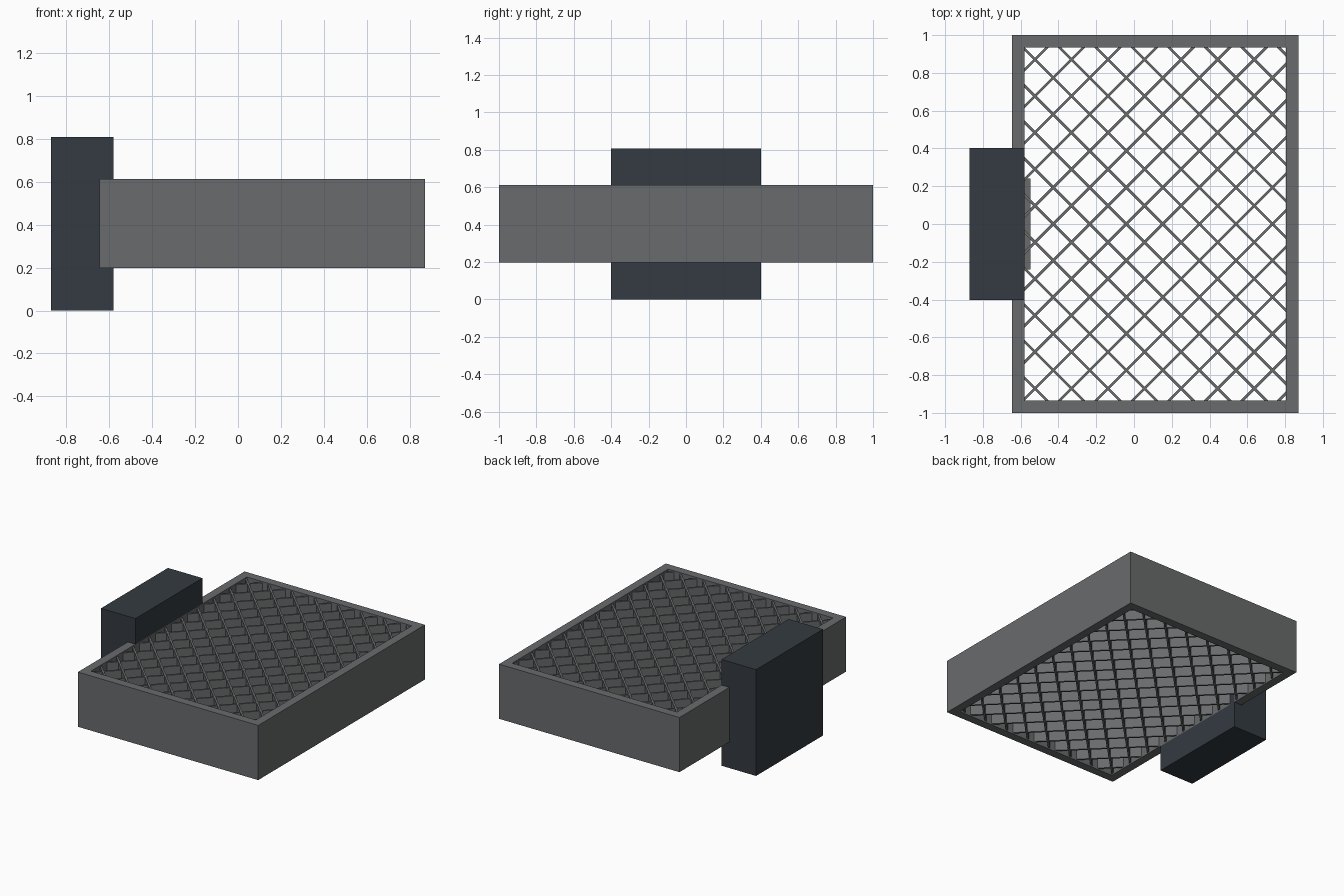
import bpy, bmesh, math
from mathutils import Vector, Matrix

if "Cube" in bpy.data.objects:
    bpy.data.objects.remove(bpy.data.objects["Cube"])


def material(name, rgb):
    m = bpy.data.materials.new(name)
    m.diffuse_color = (*rgb, 1)
    m.use_nodes = True
    m.node_tree.nodes["Principled BSDF"].inputs["Base Color"].default_value = m.diffuse_color
    return m


GREY = material("mid grey", (0.138, 0.146, 0.150))
NAVY = material("dark slate", (0.034, 0.043, 0.053))


def finish(name, bm, mat):
    bmesh.ops.recalc_face_normals(bm, faces=bm.faces)
    me = bpy.data.meshes.new(name)
    bm.to_mesh(me)
    bm.free()
    me.materials.append(mat)
    ob = bpy.data.objects.new(name, me)
    bpy.context.collection.objects.link(ob)
    return ob


def add_box(bm, centre, size, angle=0):
    mat = (Matrix.Translation(centre) @ Matrix.Rotation(angle, 4, 'Z')
           @ Matrix.Diagonal((*size, 1)))
    bmesh.ops.create_cube(bm, size=1, matrix=mat)


def box(name, lo, hi, mat):
    bm = bmesh.new()
    lo, hi = Vector(lo), Vector(hi)
    add_box(bm, (lo + hi) / 2, hi - lo)
    return finish(name, bm, mat)


# Outer frame: rectangular ring with open top and bottom
X0, X1, Y1, Z0, Z1, WALL = -0.645, 0.87, 1.0, 0.197, 0.612, 0.065
bm = bmesh.new()


def ring(inset, z):
    xa, xb, y = X0 + inset, X1 - inset, Y1 - inset
    return [bm.verts.new((px, py, z)) for px, py in
            ((xa, -y), (xb, -y), (xb, y), (xa, y))]


loops = [ring(0, Z0), ring(0, Z1), ring(WALL, Z1), ring(WALL, Z0)]
for a, b in zip(loops, loops[1:] + loops[:1]):
    for i in range(4):
        j = (i + 1) % 4
        bm.faces.new((a[i], a[j], b[j], b[i]))
finish("outer_frame", bm, GREY)

# Diagonal lattice slats, each clipped to the inside of the frame
PITCH, THICK = 0.1935, 0.014
NODE = (0.056, PITCH / 2)          # one crossing of the lattice
XA, XB, YB = X0 + WALL - 0.005, X1 - WALL + 0.005, Y1 - WALL + 0.005
for slope, name in ((1, "rising_slats"), (-1, "falling_slats")):
    bm = bmesh.new()
    for k in range(-20, 21):
        # line: y = slope * x + c
        c = NODE[1] - slope * NODE[0] + k * PITCH
        cuts = sorted(((-YB - c) * slope, (YB - c) * slope))
        xa, xb = max(XA, cuts[0]), min(XB, cuts[1])
        if xb - xa < 0.01:
            continue
        xm = (xa + xb) / 2
        add_box(bm, (xm, slope * xm + c, (Z0 + Z1) / 2),
                ((xb - xa) * math.sqrt(2), THICK, Z1 - Z0 - 0.02),
                slope * math.pi / 4)
    finish(name, bm, GREY)

# Side housing and the inner mounting plate behind it
box("side_housing", (-0.87, -0.402, 0), (-0.58, 0.402, 0.807), NAVY)
box("mounting_plate", (-0.62, -0.242, 0.29), (-0.547, 0.242, 0.52), GREY)
